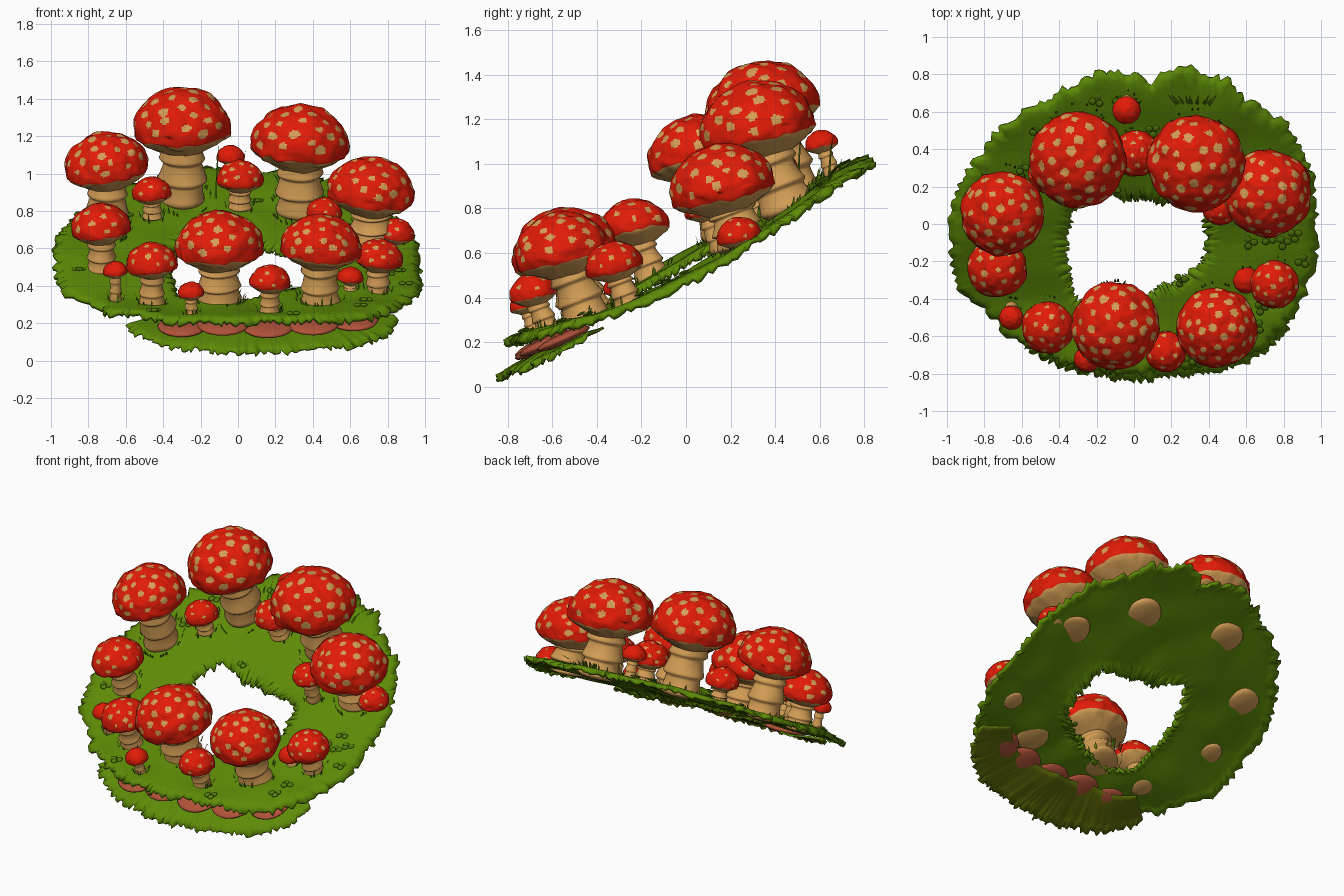
import bpy, bmesh, random
from math import sin, cos, pi, atan2, hypot, tau, sqrt
from mathutils import Matrix, Vector, noise

random.seed(4)
cube = bpy.data.objects.get("Cube")
if cube:
    bpy.data.objects.remove(cube)


def material(name, rgb):
    m = bpy.data.materials.new(name)
    m.use_nodes = True
    m.diffuse_color = (*rgb, 1)
    node = next(n for n in m.node_tree.nodes if n.type == 'BSDF_PRINCIPLED')
    node.inputs["Base Color"].default_value = (*rgb, 1)
    node.inputs["Roughness"].default_value = 0.8
    return m


RED = material("cap_red", (0.76, 0.011, 0.002))
TAN = material("stem_tan", (0.66, 0.34, 0.09))
GRASS = material("grass_green", (0.11, 0.255, 0.002))
LEAF = material("leaf_green", (0.085, 0.2, 0.003))
CLAY = material("clay_pink", (0.44, 0.085, 0.04))
OLIVE = material("olive_underside", (0.115, 0.15, 0.002))


def finish(name, bm, mats, smooth=True):
    bmesh.ops.recalc_face_normals(bm, faces=bm.faces)
    for f in bm.faces:
        f.smooth = smooth
    me = bpy.data.meshes.new(name)
    bm.to_mesh(me)
    bm.free()
    for m in mats:
        me.materials.append(m)
    ob = bpy.data.objects.new(name, me)
    bpy.context.collection.objects.link(ob)
    return ob


def interp(pts, v):
    for (a, p), (b, q) in zip(pts, pts[1:]):
        if v <= b:
            return p + (q - p) * (v - a) / (b - a)
    return pts[-1][1]


def ground(x, y):
    """Sloping, slightly wavy lawn height; toward the back it also falls from left to right."""
    slope = interp([(-0.83, 0.21), (-0.6, 0.26), (-0.4, 0.33), (-0.2, 0.43), (0, 0.54),
                    (0.2, 0.655), (0.4, 0.78), (0.6, 0.91), (0.83, 1.04)], max(y, -0.83))
    roll = -0.065 * x * min(1, max(0, (y + 0.5) / 0.4))
    return slope + roll + 0.02 * noise.noise(Vector((x * 4, y * 4, 0)))


def grid(rows, closed, paint=None):
    """Quads between successive rows of points."""
    bm = bmesh.new()
    vs = [[bm.verts.new(p) for p in row] for row in rows]
    n = len(rows[0])
    for i in range(len(vs) - 1):
        for j in range(n if closed else n - 1):
            k = (j + 1) % n
            f = bm.faces.new((vs[i][j], vs[i + 1][j], vs[i + 1][k], vs[i][k]))
            if paint:
                f.material_index = paint(i, f)
    return bm


# Sloping turf ring with ragged edges
CX, CY = 0.02, -0.1


def outline(points):
    polar = sorted((atan2(y - CY, x - CX), hypot(x - CX, y - CY)) for x, y in points)
    a, b = polar[-1], polar[0]
    return [(a[0] - tau, a[1])] + polar + [(b[0] + tau, b[1])]


OUTER = outline([(-0.2, 0.81), (-0.45, 0.68), (-0.65, 0.57), (-0.85, 0.35), (-0.97, 0.12),
                 (-0.95, -0.34), (-0.8, -0.45), (-0.63, -0.62), (-0.45, -0.72), (-0.2, -0.77),
                 (0.2, -0.77), (0.45, -0.75), (0.65, -0.69), (0.85, -0.5), (0.93, -0.35),
                 (0.97, 0), (0.97, 0.2), (0.92, 0.36), (0.8, 0.55), (0.6, 0.68),
                 (0.42, 0.81), (0.18, 0.83), (0.09, 0.75), (0.02, 0.8)])
INNER = outline([(-0.27, 0.17), (-0.05, 0.13), (0.15, 0.11), (0.36, 0.12), (0.38, 0),
                 (0.38, -0.17), (0.32, -0.24), (0.14, -0.33), (0.02, -0.4), (-0.2, -0.44),
                 (-0.31, -0.4), (-0.35, -0.2), (-0.34, 0.02)])


def turf_point(a, t, lo, hi, drop):
    r = lo + (hi - lo) * t
    x, y = CX + r * cos(a), CY + r * sin(a)
    return Vector((x, y, ground(x, y) - drop))


STEPS, SPANS = 280, 14
rows = [[] for i in range(SPANS + 1)]
for j in range(STEPS):
    a = -pi + tau * j / STEPS
    clump = 0.02 * noise.noise(Vector((9 * cos(a), 9 * sin(a), 0)))
    lo = interp(INNER, a) + random.uniform(-0.02, 0.015)
    hi = interp(OUTER, a) + clump + random.uniform(-0.025, 0.015)
    droop = random.uniform(0.005, 0.035)
    for i in range(SPANS + 1):
        rows[i].append(turf_point(a, i / SPANS, lo, hi, droop if i in (0, SPANS) else 0))
turf = finish("turf_ring", grid(rows, True), [GRASS])

# Lower turf skirt at the front, olive underneath
rows = [[] for i in range(9)]
for j in range(121):
    s = j / 120
    a = -pi + 0.72 + s * 2.02
    bow = sqrt(max(sin(pi * s), 0))
    hi = interp(OUTER, a) + 0.05 * bow + random.uniform(-0.025, 0.012)
    fringe = random.uniform(0, 0.03)
    for i in range(9):
        t = i / 8
        drop = 0.06 + 0.09 * t * bow + (fringe if i == 8 else 0)
        rows[i].append(turf_point(a, t, interp(OUTER, a) - 0.23, hi, drop))
skirt = finish("turf_skirt", grid(rows, False), [GRASS, OLIVE])
for ob, depth in ((turf, 0.022), (skirt, 0.012)):
    # make the open sheet face upward before thickening
    if sum(p.normal.z for p in ob.data.polygons) < 0:
        ob.data.flip_normals()
    mod = ob.modifiers.new("thickness", 'SOLIDIFY')
    mod.thickness = depth
    mod.offset = -1 if ob == skirt else 0
    mod.material_offset = 1 if ob == skirt else 0

# Flattened clay mounds between the two turf layers
bm = bmesh.new()
for x, y, size in [(-0.3, -0.63, 0.13), (-0.08, -0.64, 0.14), (0.16, -0.64, 0.14),
                   (0.4, -0.62, 0.14), (0.62, -0.55, 0.13)]:
    m = Matrix.Translation((x, y, ground(x, y) - 0.065)) @ Matrix.Rotation(0.42, 4, 'X')
    bmesh.ops.create_uvsphere(bm, u_segments=24, v_segments=10, radius=size,
                              matrix=m @ Matrix.Diagonal((1, 1, 0.2, 1)))
finish("clay_mounds", bm, [CLAY])


# Mushrooms: x, y, top height, cap radius
MUSHROOMS = [
    (-0.30, 0.35, 1.46, 0.26), (0.33, 0.33, 1.37, 0.26), (-0.70, 0.06, 1.22, 0.225),
    (0.71, 0.17, 1.09, 0.235), (-0.10, -0.54, 0.80, 0.235), (0.44, -0.55, 0.78, 0.215),
    (-0.73, -0.23, 0.84, 0.16), (-0.46, -0.55, 0.63, 0.14), (0.75, -0.32, 0.65, 0.13),
    (0.17, -0.68, 0.51, 0.11), (-0.25, -0.72, 0.42, 0.07), (-0.655, -0.5, 0.53, 0.065),
    (0.6, -0.3, 0.5, 0.07), (-0.46, 0.27, 0.98, 0.105), (0.01, 0.38, 1.07, 0.125),
    (-0.04, 0.61, 1.15, 0.075), (0.46, 0.09, 0.87, 0.095), (0.84, 0.24, 0.76, 0.1)]


def ring(radius, z, segs):
    return [Vector((radius * cos(tau * j / segs), radius * sin(tau * j / segs), z)) for j in range(segs)]


def mushroom(index, x, y, top, r):
    big = r > 0.2
    segs, dome = (112, 40) if big else (64, 24)
    centre = Matrix.Translation((x, y, top - 0.93 * r))
    # cap: dome, then a convex underside
    prof = [(sin(t) ** 1.12, 0.1 + 0.85 * cos(t)) for t in (0.01 + 1.74 * i / dome for i in range(dome + 1))]
    prof += [(0.98 - 0.6 * u, -0.05 - 0.35 * u ** 0.8) for u in (0.15, 0.4, 0.7, 1)]
    rows = [ring(p, z, segs) for p, z in prof]
    seed = Vector((index * 7, 0, 0))
    count = 0 if r < 0.08 else 12 if r < 0.12 else 22 if not big else 42
    spots = []
    for k in range(count):
        h = 1 - (k + 0.4) / count * 0.95
        a = k * 2.39996 + index + random.uniform(-0.15, 0.15)
        s = sqrt(1 - h * h)
        spots.append((Vector((s * cos(a), s * sin(a), h)),
                      random.uniform(0.07, 0.115) * (1 if big else 1.2)))

    def paint(i, face):
        if i >= dome:
            return 1
        c = face.calc_center_median()
        d = Vector((c.x, c.y, (c.z - 0.1) / 0.85)).normalized()
        return int(any((d - q).length < size for q, size in spots))

    bm = grid(rows, True, paint)
    for v in bm.verts:
        v.co *= 1 + 0.05 * noise.noise(v.co * 2.6 + seed) + 0.025 * noise.noise(v.co * 6 + seed)
        if -0.2 < v.co.z < 0.12:
            v.co.z += 0.07 * noise.noise(v.co * 4 + seed)
    bmesh.ops.contextual_create(bm, geom=bm.verts[:segs])
    outward = Matrix.Rotation(0.17 * x, 4, 'Y')
    bm.transform(centre @ outward @ Matrix.Rotation(0.23, 4, 'X') @ Matrix.Scale(r, 4))
    finish(f"mushroom_cap_{index}", bm, [RED, TAN])

    # stem: three flared collars, leaning square to the slope until it meets the lawn
    place = centre @ Matrix.Rotation(0.37, 4, 'X')
    height = 0
    foot = place.translation
    while foot.z > ground(foot.x, foot.y):
        height += 0.004
        foot = place @ Vector((0, 0, -height))
    height += 0.018 if r > 0.128 else -0.002
    rows = []
    for i in range(37):
        u = i / 36
        collar = (u * 3) % 1
        width = 0.37 + 0.08 * u + 0.11 * collar ** 1.5 * (1 if collar < 0.85 else 0.6) - 0.8 * max(0, u - 0.9)
        rows.append(ring(width * r, -0.15 * r - (height - 0.15 * r) * u, 32))
    bm = grid(rows, True)
    verts = list(bm.verts)
    bmesh.ops.contextual_create(bm, geom=verts[-32:])
    for v in verts:
        bulge = 1 + 0.12 * noise.noise(v.co / r * 1.8 + seed)
        v.co.x *= bulge
        v.co.y *= bulge
    bm.transform(place)
    finish(f"mushroom_stem_{index}", bm, [TAN])
    return foot


bases = [(mushroom(i + 1, *m), m[3]) for i, m in enumerate(MUSHROOMS)]

# Grass blades around the stems, in a rear tuft, and a few tall stalks
bm = bmesh.new()


def blade(x, y, lean, width):
    foot = Vector((x, y, ground(x, y) - 0.005))
    side = Vector((-lean.y, lean.x, 0)).normalized() * width
    mid = foot + lean * 0.5 + Vector((0, 0, lean.z * 0.15))
    a, b, c, d, e = [bm.verts.new(p) for p in
                     (foot - side, foot + side, mid + side * 0.7, mid - side * 0.7, foot + lean)]
    bm.faces.new((a, b, c, d))
    bm.faces.new((d, c, e))


random.seed(9)
for base, r in bases:
    for k in range(26 if r > 0.2 else 9):
        a = random.uniform(0, tau)
        blade(base.x + 0.56 * r * cos(a), base.y + 0.56 * r * sin(a),
              Vector((0.02 * cos(a), 0.02 * sin(a), random.uniform(0.03, 0.07))), 0.006)
for k in range(11):
    a = random.uniform(0, tau)
    blade(0.32 + 0.08 * cos(a), 0.63, Vector((0.06 * cos(a), 0.06, 0.09)), 0.01)
for x, y, h in [(-0.12, 0.5, 0.32), (0.02, 0.64, 0.2), (0.24, -0.32, 0.1), (-0.55, 0.5, 0.1)]:
    blade(x, y, Vector((0.02, 0.02, h)), 0.007)
finish("grass_blades", bm, [LEAF], False)

# Three-leaved clover sprigs
bm = bmesh.new()
SPRIGS = [(-0.2, 0.66), (-0.08, 0.67), (-0.52, 0.5), (0.62, -0.1), (0.72, -0.08), (0.8, -0.1),
          (0.86, -0.06), (0.78, 0.0), (0.25, -0.3), (0.1, 0.5), (-0.1, 0.2), (-0.6, 0.3),
          (0.9, -0.2), (0.3, -0.72), (-0.45, -0.66), (0.66, -0.55), (-0.85, -0.2), (0.68, -0.45)]
for x, y in SPRIGS:
    turn = random.uniform(0, tau)
    for k in range(3):
        a = turn + k * tau / 3
        m = Matrix.Translation((x + 0.022 * cos(a), y + 0.022 * sin(a), ground(x, y) + 0.02))
        m = m @ Matrix.Rotation(0.45, 4, 'X') @ Matrix.Diagonal((1, 1, 0.3, 1))
        bmesh.ops.create_uvsphere(bm, u_segments=10, v_segments=6, radius=0.02, matrix=m)
finish("clover_sprigs", bm, [LEAF])
